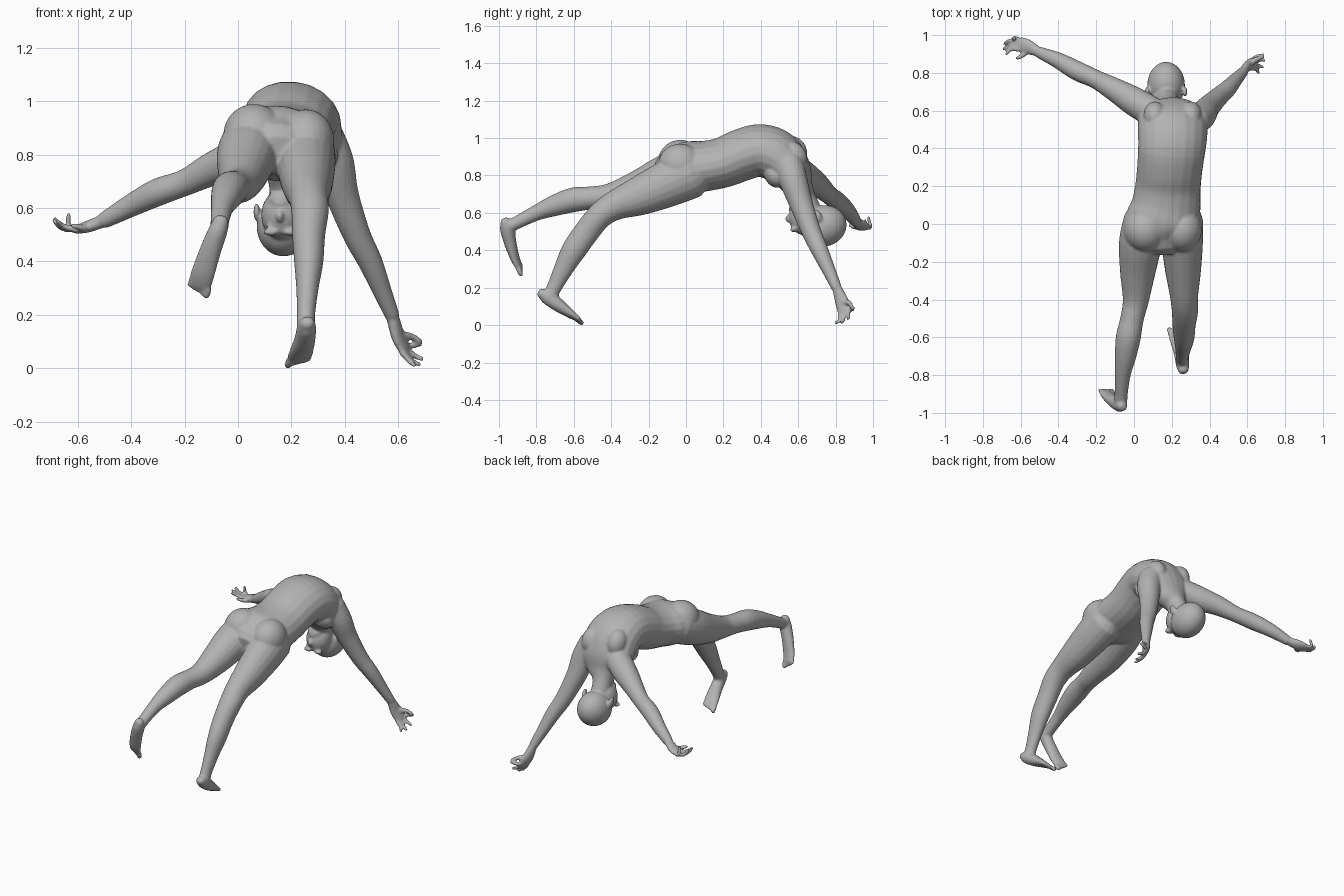
import bpy
import bmesh
from mathutils import Vector, Matrix
from math import cos, sin, tau

cube = bpy.data.objects.get("Cube")
if cube:
    bpy.data.objects.remove(cube, do_unlink=True)

SIDES = 20
STEPS = 4
bm = bmesh.new()


def spline(rows):
    """Smooth the rows (position and radii) with a Catmull-Rom curve."""
    result = []
    last = len(rows) - 1
    for i in range(last):
        a, b, c, d = (rows[min(max(k, 0), last)] for k in (i - 1, i, i + 1, i + 2))
        for step in range(STEPS):
            t = step / STEPS
            result.append([q + t / 2 * (r - p + t * (2 * p - 5 * q + 4 * r - s
                           + t * (3 * (q - r) + s - p)))
                           for p, q, r, s in zip(a, b, c, d)])
    return result + [list(rows[-1])]


def limb(rows, side=(1, 0, 0)):
    """Loft elliptical rings along rows of x, y, z, half width, half depth."""
    rows = spline([r if len(r) > 4 else (*r, r[3]) for r in rows])
    centres = [Vector(r[:3]) for r in rows]
    sections = []
    for i, row in enumerate(rows):
        along = (centres[min(i + 1, len(rows) - 1)] - centres[max(i - 1, 0)]).normalized()
        depth = along.cross(Vector(side)).normalized()
        across = depth.cross(along)
        sections.append((centres[i], across * row[3], depth * row[4], along))
    # Rounded ends
    for index, sign in ((0, -1), (-1, 1)):
        c, w, d, along = sections[index]
        size = min(w.length, d.length)
        for grow, shrink in ((0.45, 0.85), (0.8, 0.5)):
            end = (c + along * sign * size * grow, w * shrink, d * shrink, along)
            if sign > 0:
                sections.append(end)
            else:
                sections.insert(0, end)
    rings = [[bm.verts.new(c + w * cos(tau * k / SIDES) + d * sin(tau * k / SIDES))
              for k in range(SIDES)] for c, w, d, _ in sections]
    for low, high in zip(rings, rings[1:]):
        for k in range(SIDES):
            n = (k + 1) % SIDES
            bm.faces.new((low[k], low[n], high[n], high[k]))
    bm.faces.new(rings[0][::-1])
    bm.faces.new(rings[-1])


def blob(centre, radii, tilt=0, axis="X"):
    matrix = (Matrix.Translation(centre) @ Matrix.Rotation(tilt, 4, axis)
              @ Matrix.Diagonal((*radii, 1)))
    bmesh.ops.create_uvsphere(bm, u_segments=24, v_segments=16, radius=1, matrix=matrix)


def foot(rows, side, inner):
    """Foot with five toes; inner is the sign of the big toe's side."""
    limb(rows, side)
    end, before = Vector(rows[-1][:3]), Vector(rows[-2][:3])
    along = (end - before).normalized()
    across = Vector(side).normalized() * inner
    for i in range(5):
        base = end + across * (0.036 - 0.018 * i)
        tip = base + along * (0.028 - 0.004 * i)
        size = 0.014 if i == 0 else 0.01
        limb([(*base, size), (*tip, size)], side)


def hand(wrist, palm, knuckles, bends, tips, thumb, across, width):
    """Flat palm, four bent fingers spread along the knuckle line, and a thumb."""
    limb([(*wrist, 0.027, 0.024), (*palm, width, 0.022), (*knuckles, width, 0.016)], across)
    line = Vector(across).normalized()
    for i, (bend, tip) in enumerate(zip(bends, tips)):
        base = Vector(knuckles) + line * width * (0.8 - 0.53 * i)
        limb([(*base, 0.012), (*bend, 0.011), (*tip, 0.009)], (0.3, 0.5, 0.8))
    limb([(*palm, 0.018), (*thumb[0], 0.014), (*thumb[1], 0.01)], (0.3, 0.5, 0.8))


# Torso and neck, from the pelvis over the arched back to the hanging head
limb([(.15, -.07, .83, .16, .11), (.15, 0, .84, .2, .14), (.17, .1, .85, .185, .135),
      (.18, .2, .87, .175, .135), (.19, .3, .91, .175, .14), (.2, .4, .935, .18, .14),
      (.205, .49, .9, .185, .14), (.205, .56, .82, .18, .115), (.195, .6, .74, .12, .08),
      (.18, .63, .68, .065, .065), (.175, .67, .6, .06, .06)], (1, 0, -.12))

# Buttocks, shoulder blades and chest
blob((.06, -.03, .875), (.115, .12, .115))
blob((.255, -.03, .855), (.105, .12, .115))
for x, z in ((.11, .93), (.3, .9)):
    blob((x, .575, z), (.06, .07, .085), .5)
    blob((x, .47, z - .1), (.075, .05, .07), .5)

# Right leg, raised behind
limb([(.06, .02, .85, .115), (.035, -.1, .8, .115), (.02, -.25, .735, .095),
      (.01, -.4, .69, .07), (-.01, -.5, .68, .062), (-.03, -.6, .67, .066),
      (-.045, -.7, .64, .057), (-.06, -.8, .6, .042), (-.068, -.9, .55, .035),
      (-.07, -.94, .53, .035)])
foot([(-.065, -.965, .55, .03, .028), (-.075, -.955, .515, .036, .04),
      (-.1, -.942, .45, .04, .034), (-.13, -.915, .36, .045, .024),
      (-.145, -.89, .31, .046, .016)], (1, -.15, -.4), 1)

# Left leg, standing on the toes
limb([(.25, .02, .81, .115, .135), (.255, -.1, .755, .11, .125),
      (.26, -.25, .69, .095, .105), (.265, -.38, .64, .075, .08),
      (.27, -.46, .585, .07, .07), (.265, -.53, .5, .062, .068),
      (.265, -.6, .4, .055, .066), (.26, -.655, .3, .042, .052),
      (.255, -.705, .2, .034, .04), (.255, -.725, .16, .035, .042)])
foot([(.26, -.77, .168, .03, .028), (.257, -.74, .15, .036, .04),
      (.25, -.68, .105, .04, .036), (.235, -.61, .055, .047, .022),
      (.228, -.58, .033, .047, .015)], (1, 0, .15), -1)

# Left arm, reaching down to the ground
limb([(.32, .55, .86, .08), (.36, .575, .77, .075), (.39, .615, .65, .063),
      (.445, .67, .5, .052), (.495, .715, .4, .046), (.54, .765, .29, .036),
      (.577, .805, .2, .028)])
hand((.58, .81, .19), (.6, .835, .12), (.625, .85, .07),
     [(.66, .89, .085), (.665, .87, .045), (.655, .84, .025), (.645, .82, .025)],
     [(.685, .895, .09), (.69, .865, .035), (.68, .83, .015), (.66, .8, .012)],
     [(.645, .87, .12), (.685, .885, .1)], (.3, .8, .3), .04)

# Right arm, stretched out sideways
limb([(.1, .59, .83, .08), (0, .65, .785, .077), (-.1, .71, .745, .063),
      (-.2, .765, .695, .05), (-.3, .81, .66, .052), (-.4, .865, .61, .043),
      (-.5, .908, .555, .031)], (0, 1, 0))
hand((-.51, .912, .55), (-.565, .94, .53), (-.605, .95, .52),
     [(-.635, .985, .53), (-.66, .97, .525), (-.66, .945, .525), (-.65, .925, .53)],
     [(-.635, .975, .575), (-.685, .955, .56), (-.69, .925, .555), (-.675, .9, .55)],
     [(-.58, .9, .525), (-.62, .877, .535)], (-.3, 1, 0), .04)

# Head, hanging upside down and facing forward
blob((.17, .735, .53), (.1, .125, .11), .25)
blob((.165, .635, .575), (.078, .085, .095))
blob((.163, .6, .63), (.052, .048, .04))
blob((.157, .555, .57), (.015, .025, .024))
blob((.158, .565, .618), (.028, .016, .014))
for side in (-1, 1):
    blob((.17 + side * .1, .7, .585), (.012, .025, .036), .4)
    blob((.16 + side * .036, .575, .51), (.03, .018, .014))
    blob((.16 + side * .036, .58, .538), (.017, .012, .011))

# One continuous skin over all the parts
bmesh.ops.recalc_face_normals(bm, faces=bm.faces)
mesh = bpy.data.meshes.new("body")
bm.to_mesh(mesh)
bm.free()
body = bpy.data.objects.new("body", mesh)
bpy.context.collection.objects.link(body)

skin = bpy.data.materials.new("plain grey")
skin.use_nodes = True
grey = (.45, .45, .45, 1)
skin.diffuse_color = grey
skin.node_tree.nodes["Principled BSDF"].inputs["Base Color"].default_value = grey
mesh.materials.append(skin)

remesh = body.modifiers.new("skin", "REMESH")
remesh.mode = "VOXEL"
remesh.voxel_size = 0.007
remesh.use_smooth_shade = True
smooth = body.modifiers.new("soften", "SMOOTH")
smooth.factor = 0.5
smooth.iterations = 5
